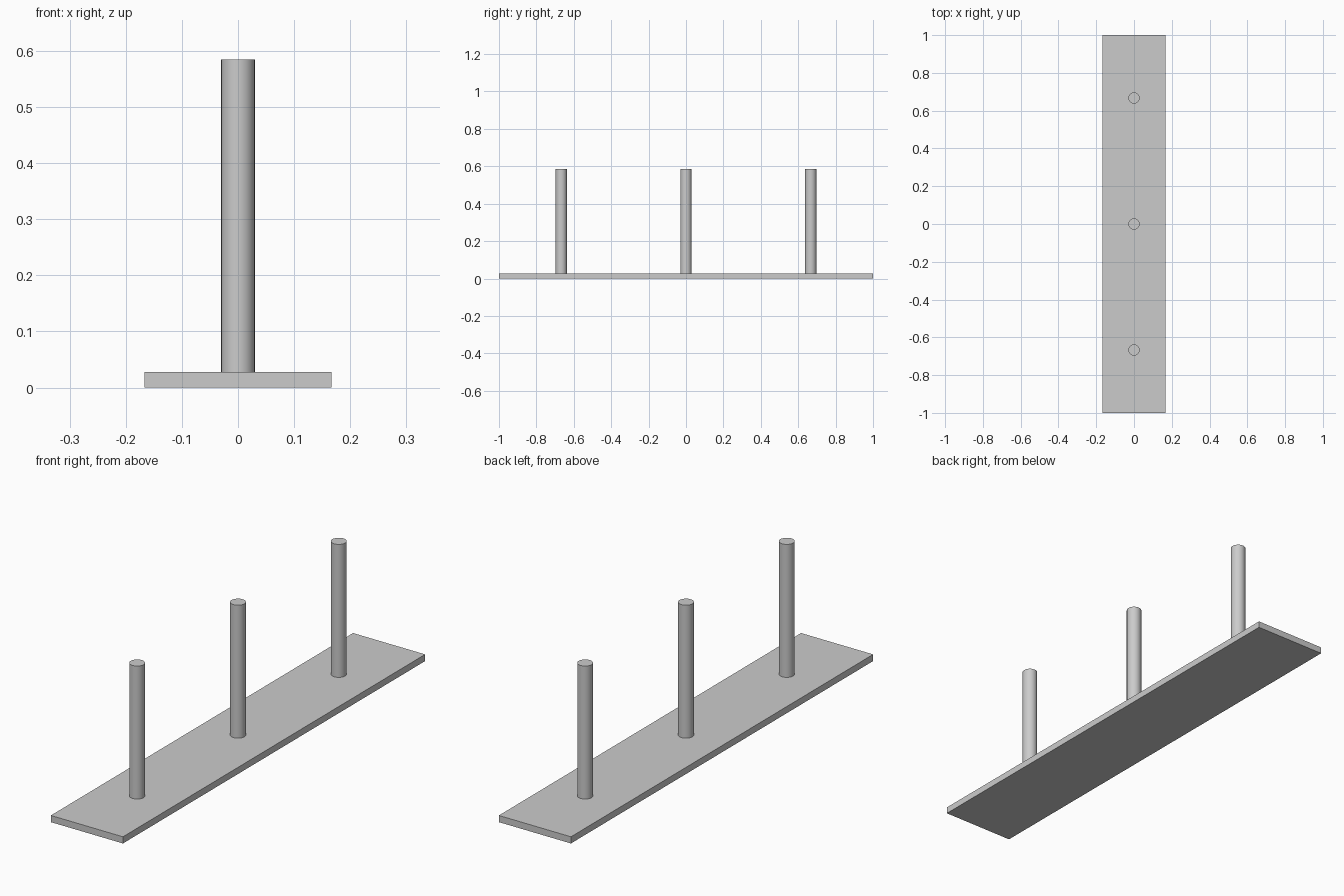
import bpy

if "Cube" in bpy.data.objects:
    bpy.data.objects.remove(bpy.data.objects["Cube"])

BASE_H = 0.028
TOP = 0.585
SINK = 0.0  # pegs rest on the board

# Base board
bpy.ops.mesh.primitive_cube_add(size=1, location=(0, 0, BASE_H / 2))
base = bpy.context.object
base.name = "base_board"
base.scale = (0.334, 2.0, BASE_H)
bpy.ops.object.transform_apply(location=False, rotation=False, scale=True)


def add_peg(name, y):
    bottom = BASE_H - SINK
    bpy.ops.mesh.primitive_cylinder_add(
        vertices=24, radius=0.03, depth=TOP - bottom,
        location=(0, y, (TOP + bottom) / 2))
    bpy.context.object.name = name
    bpy.ops.object.shade_smooth_by_angle()


# Three upright pegs, evenly spaced
for name, y in (("front_peg", -0.667), ("middle_peg", 0.0), ("back_peg", 0.667)):
    add_peg(name, y)
